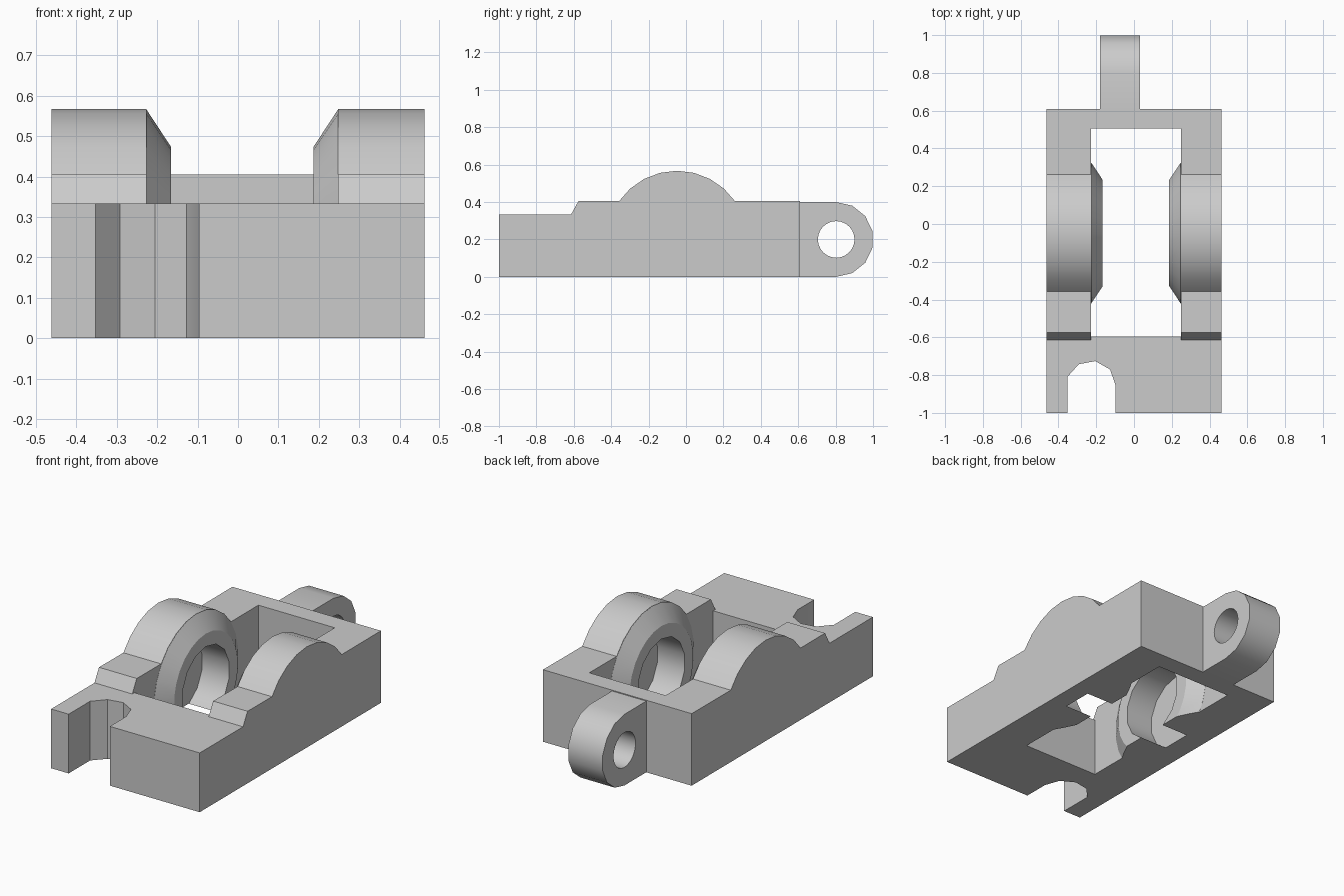
import bpy
import bmesh
from math import sin, cos, pi, radians

if "Cube" in bpy.data.objects:
    bpy.data.objects.remove(bpy.data.objects["Cube"])

grey = bpy.data.materials.new("light_grey")
grey.use_nodes = True
grey.diffuse_color = (0.6, 0.6, 0.6, 1)
grey.node_tree.nodes["Principled BSDF"].inputs["Base Color"].default_value = (0.6, 0.6, 0.6, 1)


def finish(name, bm):
    bmesh.ops.recalc_face_normals(bm, faces=bm.faces)
    mesh = bpy.data.meshes.new(name)
    bm.to_mesh(mesh)
    bm.free()
    mesh.materials.append(grey)
    obj = bpy.data.objects.new(name, mesh)
    bpy.context.collection.objects.link(obj)
    return obj


def loft(name, rings):
    """Skin a stack of equal-length point rings and cap both ends."""
    bm = bmesh.new()
    loops = [[bm.verts.new(p) for p in ring] for ring in rings]
    for a, b in zip(loops, loops[1:]):
        for i in range(len(a)):
            j = (i + 1) % len(a)
            bm.faces.new((a[i], a[j], b[j], b[i]))
    bm.faces.new(loops[0])
    bm.faces.new(loops[-1])
    return finish(name, bm)


def prism_x(name, pts, lo, hi):
    return loft(name, [[(x, y, z) for y, z in pts] for x in (lo, hi)])


def prism_z(name, pts, lo, hi):
    return loft(name, [[(x, y, z) for x, y in pts] for z in (lo, hi)])


def rect(x0, x1, y0, y1):
    return [(x0, y0), (x1, y0), (x1, y1), (x0, y1)]


def arc(y, z, r, start, end, steps):
    angles = [start + (end - start) * i / steps for i in range(steps + 1)]
    return [(y + r * cos(a), z + r * sin(a)) for a in angles]


def circle(y, z, r, n):
    return arc(y, z, r, pi / 2, pi / 2 + 2 * pi, n)[:-1]


def boolean(obj, other, operation):
    mod = obj.modifiers.new(operation.lower(), 'BOOLEAN')
    mod.solver = 'EXACT'
    mod.operation = operation
    mod.object = other
    bpy.context.view_layer.objects.active = obj
    bpy.ops.object.modifier_apply(modifier=mod.name)
    bpy.data.objects.remove(other)


# Main block: side profile with the arched bearing top, extra depth trimmed later
BY, BZ, BR = -0.048, 0.19, 0.377
step = 2 * pi / 26
arch = arc(BY, BZ, BR, pi / 2 - 4 * step, pi / 2 + 4 * step, 8)
profile = [(-1, -0.5), (0.61, -0.5), (0.61, 0.405)] + arch
profile += [(-0.575, 0.405), (-0.615, 0.333), (-1, 0.333)]
block = prism_x("bearing_block", profile, -0.462, 0.462)

# Central window and the lowered lip in front of it
boolean(block, prism_z("window_cutter", rect(-0.227, 0.248, -0.595, 0.505), -1, 1), 'DIFFERENCE')
boolean(block, prism_z("lip_cutter", rect(-0.227, 0.248, -0.7, -0.55), 0.333, 1), 'DIFFERENCE')

# Tapered bearing collars with blind bores, one on each inner wall
MID = 0.0105
for side in (-1, 1):
    sections = [(0.26, 0.36), (0.2365, 0.375), (0.176, 0.283)]
    rings = [[(MID + side * d, y, z) for y, z in circle(BY, BZ, r, 26)] for d, r in sections]
    boolean(block, loft("collar", rings), 'UNION')
for side in (-1, 1):
    bore = prism_x("bore_cutter", circle(BY, BZ, 0.21, 14), MID + side * 0.1, MID + side * 0.345)
    boolean(block, bore, 'DIFFERENCE')

# Rounded slot in the front edge
slot = [(-0.353, -1.1), (-0.353, -0.81), (-0.292, -0.742), (-0.205, -0.726),
        (-0.127, -0.77), (-0.097, -0.855), (-0.097, -1.1)]
boolean(block, prism_z("slot_cutter", slot, -1, 1), 'DIFFERENCE')

# Trim the underside flat
boolean(block, prism_z("base_cutter", rect(-2, 2, -2, 2), -2, 0), 'DIFFERENCE')

# Rear lug with a cross hole
lug_profile = [(0.61, 0.4), (0.61, 0)] + arc(0.802, 0.2, 0.2, -pi / 2, pi / 2, 7)
lug = prism_x("rear_lug", lug_profile, -0.18, 0.033)
boolean(lug, prism_x("pin_hole_cutter", circle(0.803, 0.2, 0.098, 24), -1, 1), 'DIFFERENCE')

# Soft shading on the curves, crisp edges elsewhere
bpy.ops.object.select_all(action='DESELECT')
for obj in (block, lug):
    obj.select_set(True)
    bpy.context.view_layer.objects.active = obj
bpy.ops.object.shade_smooth_by_angle(angle=radians(29))
